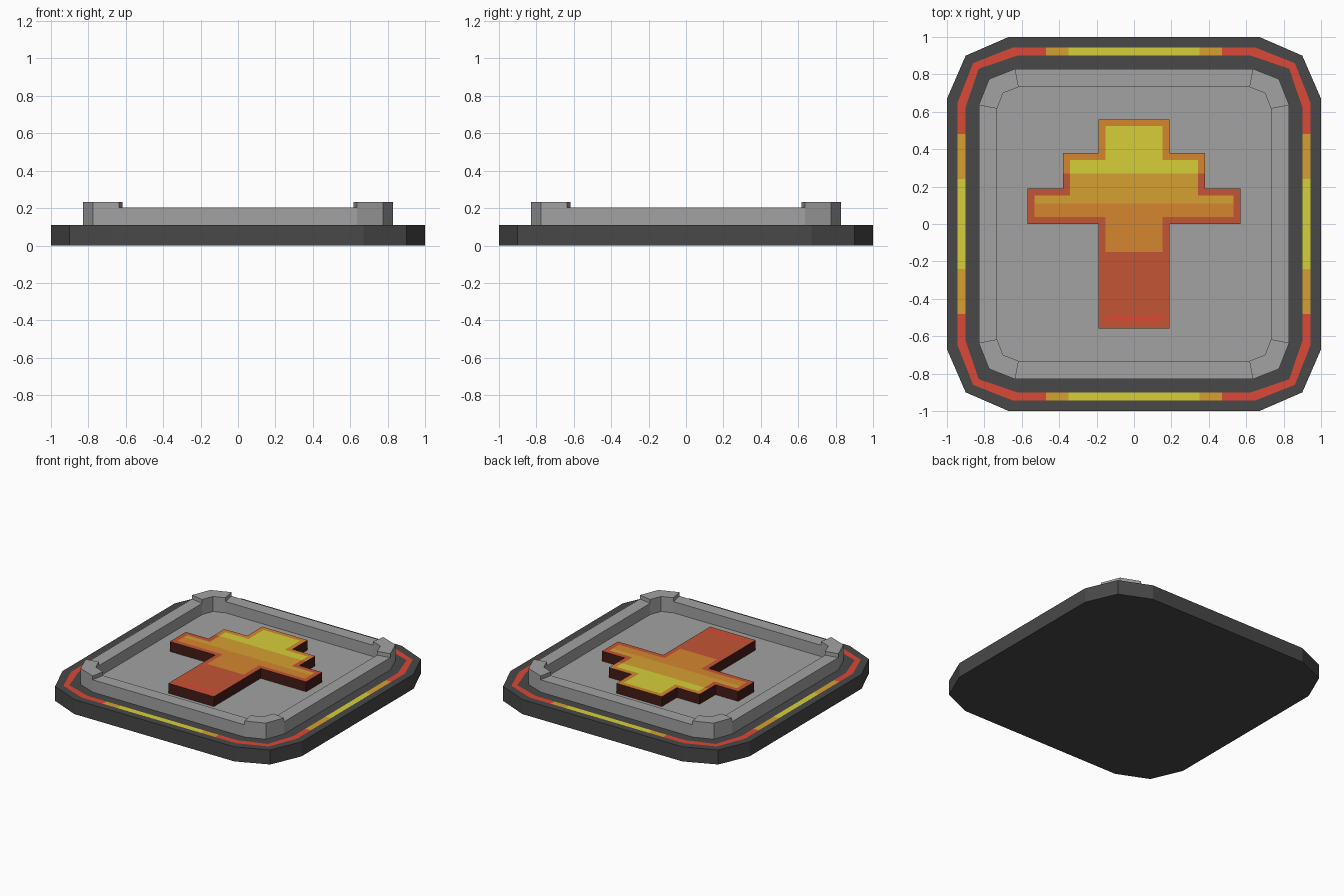
import bpy, bmesh
from mathutils import Matrix

if "Cube" in bpy.data.objects:
    bpy.data.objects.remove(bpy.data.objects["Cube"])


def srgb(h):
    c = [int(h[i:i + 2], 16) / 255 for i in (0, 2, 4)]
    return [v / 12.92 if v < 0.04 else ((v + 0.055) / 1.055) ** 2.4 for v in c] + [1]


MATS = {}
for name, h in [("dark grey", "484848"), ("mid grey", "a2a2a2"), ("yellow", "d6cf38"),
                ("gold", "d6a031"), ("orange", "d5862f"), ("red", "da4836"),
                ("rust", "c45536"), ("dark maroon", "451c18")]:
    MATS[name] = bpy.data.materials.new(name)
    MATS[name].diffuse_color = srgb(h)


def finish(bm, name, mats):
    bmesh.ops.recalc_face_normals(bm, faces=bm.faces)
    me = bpy.data.meshes.new(name)
    bm.to_mesh(me)
    bm.free()
    for m in mats:
        me.materials.append(MATS[m])
    ob = bpy.data.objects.new(name, me)
    bpy.context.collection.objects.link(ob)
    return ob


def outline(h, a, c):
    """Twelve-sided rounded square: half width h, straight half length a, corner c."""
    quarter = [(h, a), (c, c), (a, h)]
    pts = []
    for _ in range(4):
        pts += quarter
        quarter = [(-y, x) for x, y in quarter]
    return pts


def loft(bm, loops):
    """Bridge stacked outlines (points, z) and cap both ends; returns the face bands."""
    rings = [[bm.verts.new((x, y, z)) for x, y in pts] for pts, z in loops]
    n = len(rings[0])
    bands = [[bm.faces.new((p[i], p[(i + 1) % n], q[(i + 1) % n], q[i])) for i in range(n)]
             for p, q in zip(rings, rings[1:])]
    bm.faces.new(rings[0])
    bm.faces.new(rings[-1])
    return bands


# Base plate with a flush painted band, cut into colour sections
bm = bmesh.new()
edge = outline(1.0, 0.67, 0.90)
bands = loft(bm, [(edge, 0), (edge, 0.11), (outline(0.945, 0.645, 0.86), 0.11),
                  (outline(0.90, 0.625, 0.83), 0.11)])
paint = bands[2]
for axis, cuts in ((0, (0.35, 0.47)), (1, (0.24, 0.48))):
    for d in cuts:
        for s in (-1, 1):
            co, no = [0, 0, 0], [0, 0, 0]
            co[axis], no[axis] = s * d, 1
            geom = set(paint) | {e for f in paint for e in f.edges} | {v for f in paint for v in f.verts}
            res = bmesh.ops.bisect_plane(bm, geom=list(geom), plane_co=co, plane_no=no)
            paint = [g for g in res["geom"] if isinstance(g, bmesh.types.BMFace)]
for f in paint:
    c = f.calc_center_median()
    t, lo, hi = (abs(c.x), 0.35, 0.47) if abs(c.y) > abs(c.x) else (abs(c.y), 0.24, 0.48)
    f.material_index = 1 if t < lo else 2 if t < hi else 3
finish(bm, "base_plate", ["dark grey", "yellow", "gold", "red"])

# Raised tray: outer wall, rim and recessed floor
bm = bmesh.new()
outer, inner = outline(0.83, 0.635, 0.775), outline(0.732, 0.617, 0.70)
loft(bm, [(outer, 0.11), (outer, 0.203), (inner, 0.203), (inner, 0.118)])
finish(bm, "tray_rim", ["mid grey"])

# Corner caps standing on the rim
for k in range(4):
    bm = bmesh.new()
    pts = outer[:3] + inner[2::-1]
    loft(bm, [(pts, 0.203), (pts, 0.232)])
    bm.transform(Matrix.Rotation(k * 1.5707963, 4, "Z"))
    finish(bm, f"corner_cap_{k + 1}", ["mid grey"])

# Stepped cross emblem: grid of cells coloured by a rule, then extruded down
RECTS = [(0.19, -0.56, 0.56), (0.57, 0, 0.19), (0.38, 0, 0.38)]
EMBLEM = ["dark maroon", "yellow", "gold", "orange", "red", "rust"]


def inside(x, y, m=0):
    return any(abs(x) < w - m and lo + m < y < hi - m for w, lo, hi in RECTS)


def cell_colour(x, y):
    if not inside(x, y, 0.037):
        return 3 if y > 0.27 else 5
    for limit, colour in ((0.27, 1), (0.11, 2), (-0.15, 3), (-0.49, 5)):
        if y > limit:
            return colour
    return 4


half = [0.153, 0.19, 0.343, 0.38, 0.533, 0.57]
xs = [-x for x in reversed(half)] + half
ys = [-0.56, -0.523, -0.49, -0.15, 0, 0.037, 0.11, 0.153, 0.19, 0.27, 0.343, 0.38, 0.523, 0.56]
bm = bmesh.new()
grid = {}


def vert(i, j):
    if (i, j) not in grid:
        grid[i, j] = bm.verts.new((xs[i], ys[j], 0.193))
    return grid[i, j]


for i in range(len(xs) - 1):
    for j in range(len(ys) - 1):
        cx, cy = (xs[i] + xs[i + 1]) / 2, (ys[j] + ys[j + 1]) / 2
        if inside(cx, cy):
            f = bm.faces.new((vert(i, j), vert(i + 1, j), vert(i + 1, j + 1), vert(i, j + 1)))
            f.material_index = cell_colour(cx, cy)
# side walls below the boundary edges
rim = [e for e in bm.edges if e.is_boundary]
ext = bmesh.ops.extrude_edge_only(bm, edges=rim)["geom"]
for g in ext:
    if isinstance(g, bmesh.types.BMVert):
        g.co.z = 0.118
    elif isinstance(g, bmesh.types.BMFace):
        g.material_index = 0
for f in bm.faces:
    if min(v.co.z for v in f.verts) < 0.15:
        f.material_index = 0
finish(bm, "cross_emblem", EMBLEM)

for m in bpy.data.materials:
    if m.users and not m.is_grease_pencil:
        m.use_nodes = True
        m.node_tree.nodes["Principled BSDF"].inputs["Base Color"].default_value = m.diffuse_color
